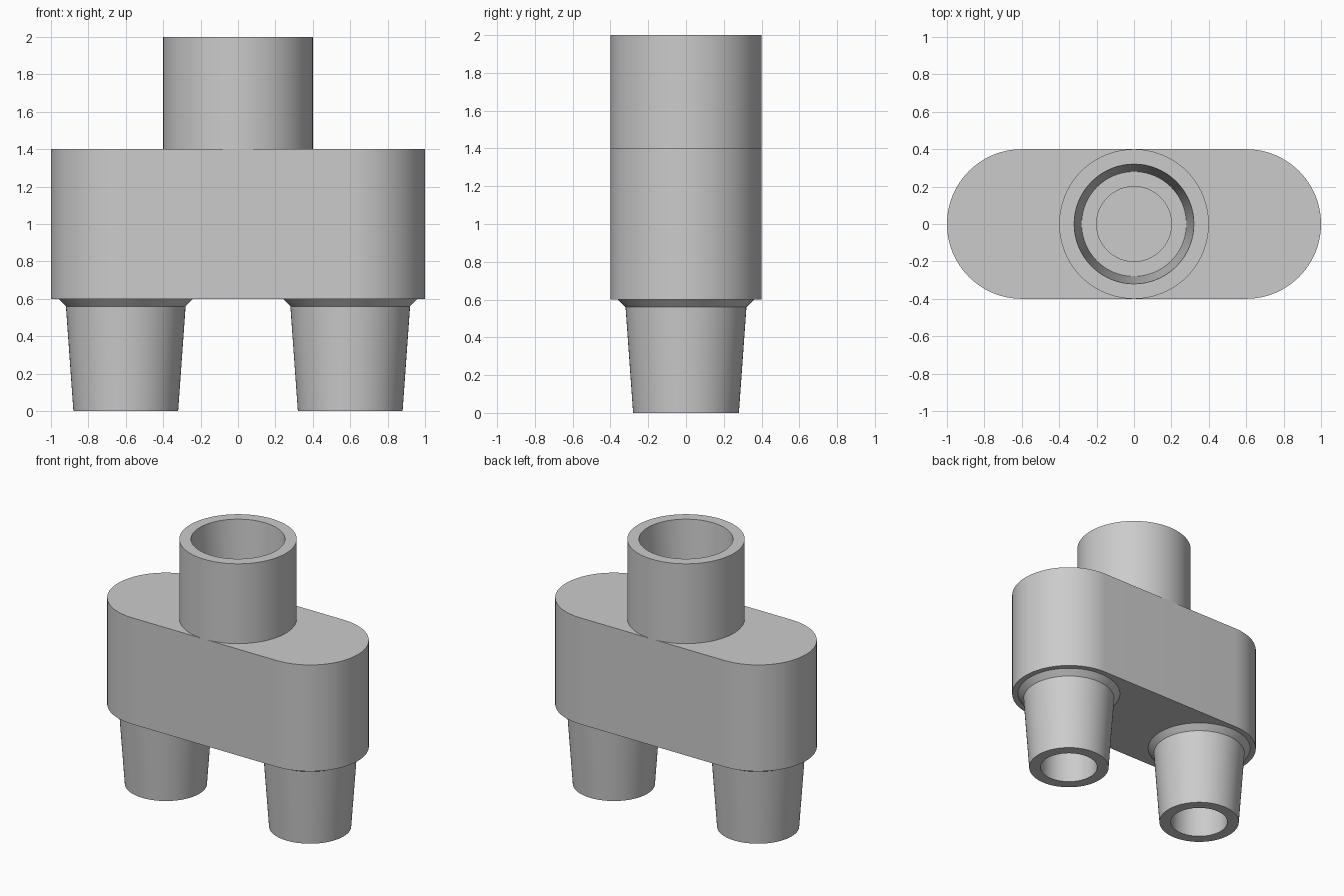
import bpy, bmesh, math

SEG = 96
cube = bpy.data.objects.get("Cube")
if cube:
    bpy.data.objects.remove(cube, do_unlink=True)

grey = bpy.data.materials.new("plain grey")
grey.use_nodes = True
grey.diffuse_color = (0.6, 0.6, 0.6, 1)
grey.node_tree.nodes["Principled BSDF"].inputs["Base Color"].default_value = (0.6, 0.6, 0.6, 1)


def finish(name, bm):
    bmesh.ops.recalc_face_normals(bm, faces=bm.faces)
    mesh = bpy.data.meshes.new(name)
    bm.to_mesh(mesh)
    bm.free()
    mesh.materials.append(grey)
    obj = bpy.data.objects.new(name, mesh)
    bpy.context.collection.objects.link(obj)
    return obj


def smooth(obj):
    bpy.ops.object.select_all(action='DESELECT')
    obj.select_set(True)
    bpy.context.view_layer.objects.active = obj
    bpy.ops.object.shade_smooth_by_angle(angle=math.radians(30))


def prism(name, half_length, radius, z0, z1, x=0):
    """Vertical prism with a rounded-end outline (a cylinder if half_length is 0)."""
    bm = bmesh.new()
    ring = []
    for side, start in ((1, -math.pi / 2), (-1, math.pi / 2)):
        for i in range(SEG // 2 + 1):
            a = start + math.pi * i / (SEG // 2)
            ring.append(bm.verts.new((x + side * half_length + radius * math.cos(a),
                                      radius * math.sin(a), z0)))
    bmesh.ops.remove_doubles(bm, verts=ring, dist=1e-5)
    base = bmesh.ops.contextual_create(bm, geom=[v for v in ring if v.is_valid])
    if not bm.faces:
        bm.faces.new([v for v in ring if v.is_valid])
    top = bmesh.ops.extrude_face_region(bm, geom=bm.faces[:], use_keep_orig=True)
    for v in top["geom"]:
        if isinstance(v, bmesh.types.BMVert):
            v.co.z = z1
    return finish(name, bm)


def lathe(name, profile, x=0):
    """Spin an (r, z) profile around a vertical axis."""
    bm = bmesh.new()
    verts = [bm.verts.new((x + r, 0, z)) for r, z in profile]
    edges = [bm.edges.new(pair) for pair in zip(verts, verts[1:])]
    bmesh.ops.spin(bm, geom=verts + edges, cent=(x, 0, 0), axis=(0, 0, 1),
                   angle=math.tau, steps=SEG, use_merge=True)
    bmesh.ops.remove_doubles(bm, verts=bm.verts, dist=1e-5)
    obj = finish(name, bm)
    smooth(obj)
    return obj


# Rounded body, hollowed by a chamber and three bores
body = prism("body", 0.6, 0.4, 0.6, 1.4)
cutters = [
    prism("chamber_cutter", 0.6, 0.22, 0.8, 1.2),
    prism("inlet_cutter", 0, 0.2, 1.0, 1.6),
    prism("left_bore_cutter", 0, 0.2, 0.4, 1.0, 0.6),
    prism("right_bore_cutter", 0, 0.2, 0.4, 1.0, -0.6),
]
bpy.context.view_layer.objects.active = body
for cutter in cutters:
    mod = body.modifiers.new(cutter.name, 'BOOLEAN')
    mod.operation = 'DIFFERENCE'
    mod.solver = 'EXACT'
    mod.object = cutter
    bpy.ops.object.modifier_apply(modifier=mod.name)
for cutter in cutters:
    bpy.data.objects.remove(cutter, do_unlink=True)
smooth(body)

# Socket with a tapered mouth
lathe("top_socket", [(0.4, 1.4), (0.4, 2), (0.32, 2), (0.28, 1.4)])

# Tapered hollow spigots with a chamfered collar
for label, x in (("left", 0.6), ("right", -0.6)):
    lathe(label + "_spigot",
          [(0.36, 0.6), (0.32, 0.56), (0.28, 0), (0.2, 0), (0.2, 0.6)], x)
